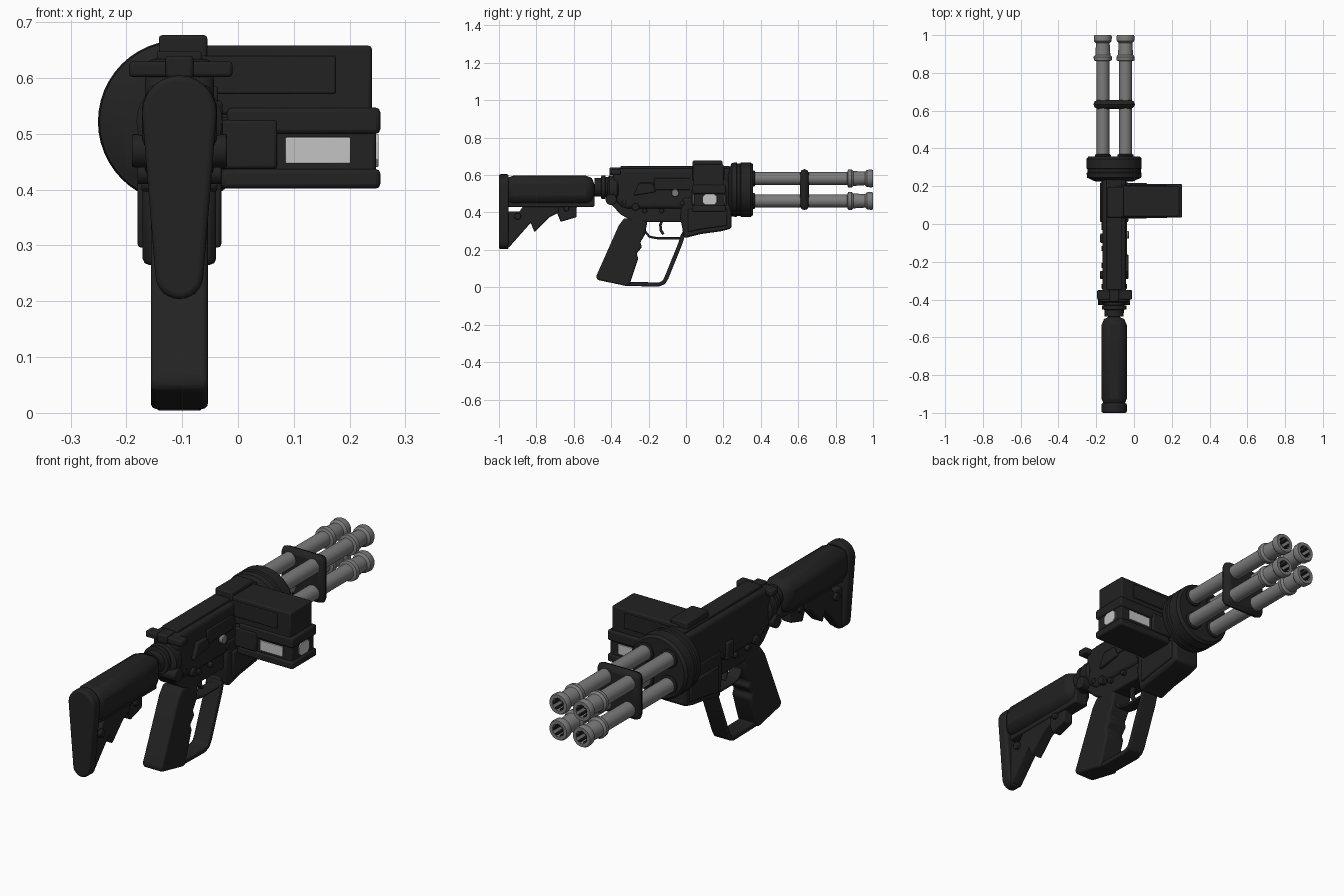
import bpy, bmesh, math
from mathutils import Vector, Matrix

cube = bpy.data.objects.get("Cube")
if cube:
    bpy.data.objects.remove(cube, do_unlink=True)

CX, CZ = -0.105, 0.522      # long axis of the body and rotor


def material(name, v):
    m = bpy.data.materials.new(name)
    m.use_nodes = True
    m.diffuse_color = (v, v, v, 1)
    m.node_tree.nodes["Principled BSDF"].inputs["Base Color"].default_value = (v, v, v, 1)
    return m


BLACK = material("matte black", 0.016)
STEEL = material("barrel grey", 0.2)
PALE = material("pale window", 0.55)


def finish(name, bm, mat, bevel=0.0, segs=2):
    bmesh.ops.recalc_face_normals(bm, faces=bm.faces)
    me = bpy.data.meshes.new(name)
    bm.to_mesh(me)
    bm.free()
    ob = bpy.data.objects.new(name, me)
    bpy.context.collection.objects.link(ob)
    me.materials.append(mat)
    if bevel:
        b = ob.modifiers.new("Bevel", "BEVEL")
        b.width, b.segments, b.limit_method = bevel, segs, "ANGLE"
    bpy.ops.object.select_all(action="DESELECT")
    ob.select_set(True)
    bpy.context.view_layer.objects.active = ob
    bpy.ops.object.shade_smooth_by_angle(angle=math.radians(35))
    return ob


def box(name, x, y, z, mat=BLACK, bevel=0.006):
    bm = bmesh.new()
    bmesh.ops.create_cube(bm, size=1)
    for v in bm.verts:
        v.co = [(a + b) / 2 + c * (b - a) for (a, b), c in zip((x, y, z), v.co)]
    return finish(name, bm, mat, bevel)


def plate(name, pts, half, bevel=0.006, x=CX, mat=BLACK, segs=2):
    """Side outline of (y, z) points, thickened evenly about x."""
    bm = bmesh.new()
    f = bm.faces.new([bm.verts.new((x - half, y, z)) for y, z in pts])
    r = bmesh.ops.extrude_face_region(bm, geom=[f])
    bmesh.ops.translate(bm, vec=(2 * half, 0, 0),
                        verts=[g for g in r["geom"] if isinstance(g, bmesh.types.BMVert)])
    return finish(name, bm, mat, bevel, segs)


def lathe(name, prof, x=CX, z=CZ, mat=BLACK, n=32, closed=False):
    """Revolve (y, radius) points about a line along y."""
    bm = bmesh.new()
    rings = [[bm.verts.new((x + r * math.cos(a), y, z + r * math.sin(a)))
              for a in (2 * math.pi * i / n for i in range(n))] for y, r in prof]
    for p, q in zip(rings, rings[1:]):
        for i in range(n):
            bm.faces.new((p[i], p[(i + 1) % n], q[(i + 1) % n], q[i]))
    if not closed:
        bm.faces.new(rings[0])
    bm.faces.new(rings[-1])
    return finish(name, bm, mat)


def peg(name, y, z, r, x0, x1, mat=BLACK):
    bm = bmesh.new()
    bmesh.ops.create_cone(bm, cap_ends=True, segments=20, radius1=r, radius2=r, depth=x1 - x0,
                          matrix=Matrix.Translation(((x0 + x1) / 2, y, z)) @ Matrix.Rotation(math.pi / 2, 4, "Y"))
    return finish(name, bm, mat, 0.003)


def strap(name, path, half, thick):
    """Flat band following an open (y, z) path."""
    pts = [Vector(p) for p in path]
    outer, inner = [], []
    for i, p in enumerate(pts):
        d = (pts[min(i + 1, len(pts) - 1)] - pts[max(i - 1, 0)]).normalized()
        n = Vector((-d.y, d.x)) * thick / 2
        outer.append(p + n)
        inner.append(p - n)
    return plate(name, outer + inner[::-1], half, 0.004)


# Rotor housing with stepped rear lip
lathe("rotor_housing", [(0.225, 0.1), (0.237, 0.125), (0.245, 0.143), (0.27, 0.146), (0.274, 0.141),
                        (0.29, 0.141), (0.294, 0.146), (0.345, 0.146), (0.358, 0.136)], n=48)

# Four barrels with flared, hollow muzzles
for side, sx in (("left", 1), ("right", -1)):
    for level, sz in (("upper", 1), ("lower", -1)):
        bx, bz = CX + sx * 0.06, CZ + sz * 0.06
        lathe(f"{level}_{side}_barrel",
              [(0.33, 0.034), (0.862, 0.034), (0.866, 0.047), (0.885, 0.049), (0.895, 0.04),
               (0.958, 0.036), (0.968, 0.046), (0.992, 0.048), (1.0, 0.044), (1.0, 0.029), (0.93, 0.026)],
              bx, bz, STEEL, 24)
        lathe(f"{level}_{side}_barrel_socket", [(0.34, 0.042), (0.366, 0.042), (0.37, 0.036)], bx, bz, n=24)
        lathe(f"{level}_{side}_bore", [(0.93, 0.024), (0.945, 0.024)], bx, bz, n=16)
        for k in range(6):
            a = k * math.pi / 3
            px, pz = bx + 0.026 * math.cos(a), bz + 0.026 * math.sin(a)
            lathe(f"{level}_{side}_muzzle_prong_{k}", [(0.94, 0.006), (0.997, 0.006)], px, pz, n=8)

# Clamp around the barrels
box("barrel_clamp", (CX - 0.11, CX + 0.11), (0.61, 0.657), (CZ - 0.11, CZ + 0.11), bevel=0.045)

# Upper and lower receiver
plate("upper_receiver", [(-0.39, 0.47), (-0.39, 0.61), (-0.36, 0.635), (0.24, 0.635), (0.24, 0.42), (-0.33, 0.42)],
      0.062, 0.02, segs=4)
box("top_rail", (CX - 0.04, CX + 0.04), (-0.35, 0.235), (0.615, 0.648), bevel=0.004)
plate("lower_receiver", [(-0.41, 0.455), (-0.39, 0.49), (0.0, 0.5), (0.0, 0.35), (-0.28, 0.35), (-0.35, 0.39)], 0.05)
plate("magazine_well", [(-0.02, 0.48), (0.24, 0.48), (0.245, 0.315), (0.19, 0.3), (0.08, 0.285),
                        (-0.01, 0.262), (-0.03, 0.37)], 0.066, 0.012)
plate("well_side_ribs", [(0.01, 0.42), (0.22, 0.42), (0.22, 0.33), (0.08, 0.31), (0.01, 0.295)], 0.075, 0.006)
box("charging_handle", (CX - 0.09, CX + 0.095), (-0.4, -0.35), (0.602, 0.63))
box("charging_handle_stem", (CX - 0.025, CX + 0.025), (-0.41, -0.3), (0.6, 0.64))
box("ejection_cover", (CX + 0.055, CX + 0.069), (-0.17, 0.02), (0.52, 0.585), bevel=0.004)
plate("forward_assist", [(-0.28, 0.49), (-0.25, 0.56), (-0.18, 0.56), (-0.16, 0.51)], 0.012, x=CX + 0.065)
peg("round_catch", -0.058, 0.504, 0.02, CX + 0.04, CX + 0.078, STEEL)
box("bolt_release", (CX - 0.074, CX - 0.045), (-0.1, -0.05), (0.42, 0.5))
for i, (py, pz) in enumerate([(-0.33, 0.455), (-0.22, 0.41), (-0.13, 0.41), (-0.02, 0.45)]):
    peg(f"receiver_pin_{i}", py, pz, 0.013, CX - 0.068, CX + 0.068)
peg("selector", -0.27, 0.43, 0.02, CX - 0.075, CX + 0.075)

# Trigger and its guard
strap("trigger_guard", [(-0.225, 0.36), (-0.22, 0.3), (-0.195, 0.27), (-0.15, 0.262), (-0.03, 0.262),
                        (-0.01, 0.3)], 0.03, 0.012)
strap("trigger", [(-0.12, 0.37), (-0.137, 0.335), (-0.135, 0.305), (-0.12, 0.283)], 0.012, 0.014)

# Pistol grip and the loop that protects the hand
plate("grip", [(-0.33, 0.37), (-0.36, 0.33), (-0.48, 0.06), (-0.475, 0.04), (-0.31, 0.005), (-0.3, 0.02),
               (-0.255, 0.155), (-0.265, 0.18), (-0.235, 0.215), (-0.245, 0.24), (-0.22, 0.28),
               (-0.205, 0.36)], 0.051, 0.022, segs=4)
strap("hand_guard", [(-0.015, 0.285), (-0.03, 0.235), (-0.105, 0.05), (-0.12, 0.025), (-0.145, 0.015),
                     (-0.31, 0.018)], 0.04, 0.022)

# Rear ring, nut and buffer tube
lathe("rear_ring", [(-0.42, 0.06), (-0.41, 0.077), (-0.37, 0.077), (-0.36, 0.065)], z=0.522)
lathe("lock_nut", [(-0.49, 0.05), (-0.455, 0.05), (-0.452, 0.064), (-0.432, 0.064), (-0.43, 0.055), (-0.4, 0.055)],
      z=0.535)
peg("sling_loop", -0.4, 0.47, 0.03, CX - 0.085, CX + 0.085)
box("stock_body", (CX - 0.067, CX + 0.067), (-0.97, -0.49), (0.445, 0.597), bevel=0.045)
box("stock_spine", (CX - 0.035, CX + 0.035), (-0.96, -0.49), (0.43, 0.5))

# Butt pad: rounded, tapering outline
bm = bmesh.new()
ring = []
for cz, r, a0 in ((0.538, 0.067, 0), (0.247, 0.043, math.pi)):
    for k in range(13):
        a = a0 + math.pi * k / 12
        ring.append(bm.verts.new((CX + r * math.cos(a), -1.0, cz + r * math.sin(a))))
face = bm.faces.new(ring)
ext = bmesh.ops.extrude_face_region(bm, geom=[face])
bmesh.ops.translate(bm, vec=(0, 0.052, 0), verts=[g for g in ext["geom"] if isinstance(g, bmesh.types.BMVert)])
finish("butt_pad", bm, BLACK, 0.01, 3)

# Open triangular stock frame and adjustment lever
plate("stock_lower_brace", [(-0.96, 0.21), (-0.945, 0.215), (-0.83, 0.345), (-0.81, 0.295), (-0.73, 0.375),
                            (-0.68, 0.4), (-0.68, 0.435), (-0.87, 0.435), (-0.89, 0.405), (-0.96, 0.405)], 0.03)
plate("adjustment_lever", [(-0.73, 0.45), (-0.49, 0.45), (-0.495, 0.435), (-0.585, 0.43), (-0.585, 0.375),
                           (-0.67, 0.35), (-0.69, 0.4)], 0.025)
peg("stock_sling_pin", -0.9, 0.38, 0.018, CX - 0.045, CX + 0.045)
peg("lever_pin", -0.64, 0.42, 0.014, CX - 0.04, CX + 0.04)

# Side power unit: upper case, lower case with trays, mount clamp
box("mount_clamp", (CX - 0.037, CX + 0.05), (0.035, 0.195), (0.62, 0.677))
box("unit_upper_case", (-0.1, 0.24), (0.04, 0.2), (0.535, 0.658))
box("unit_upper_panel", (-0.08, 0.175), (0.032, 0.206), (0.572, 0.64), bevel=0.003)
box("unit_lower_body", (-0.06, 0.247), (0.042, 0.205), (0.42, 0.53))
box("unit_top_tray", (-0.02, 0.255), (0.034, 0.213), (0.5, 0.547), bevel=0.008)
box("unit_bottom_tray", (-0.03, 0.255), (0.034, 0.213), (0.402, 0.437), bevel=0.008)
box("unit_connector", (-0.04, 0.07), (0.03, 0.217), (0.437, 0.525))
for name, ya, yb in (("rear", 0.037, 0.043), ("front", 0.204, 0.21)):
    box(f"{name}_window", (0.085, 0.202), (ya, yb), (0.447, 0.494), PALE, 0.002)
plate("end_window", [(0.09, 0.455), (0.09, 0.485), (0.105, 0.499), (0.15, 0.499), (0.165, 0.485),
                     (0.165, 0.455), (0.15, 0.441), (0.105, 0.441)], 0.004, 0.001, x=0.248, mat=PALE)
